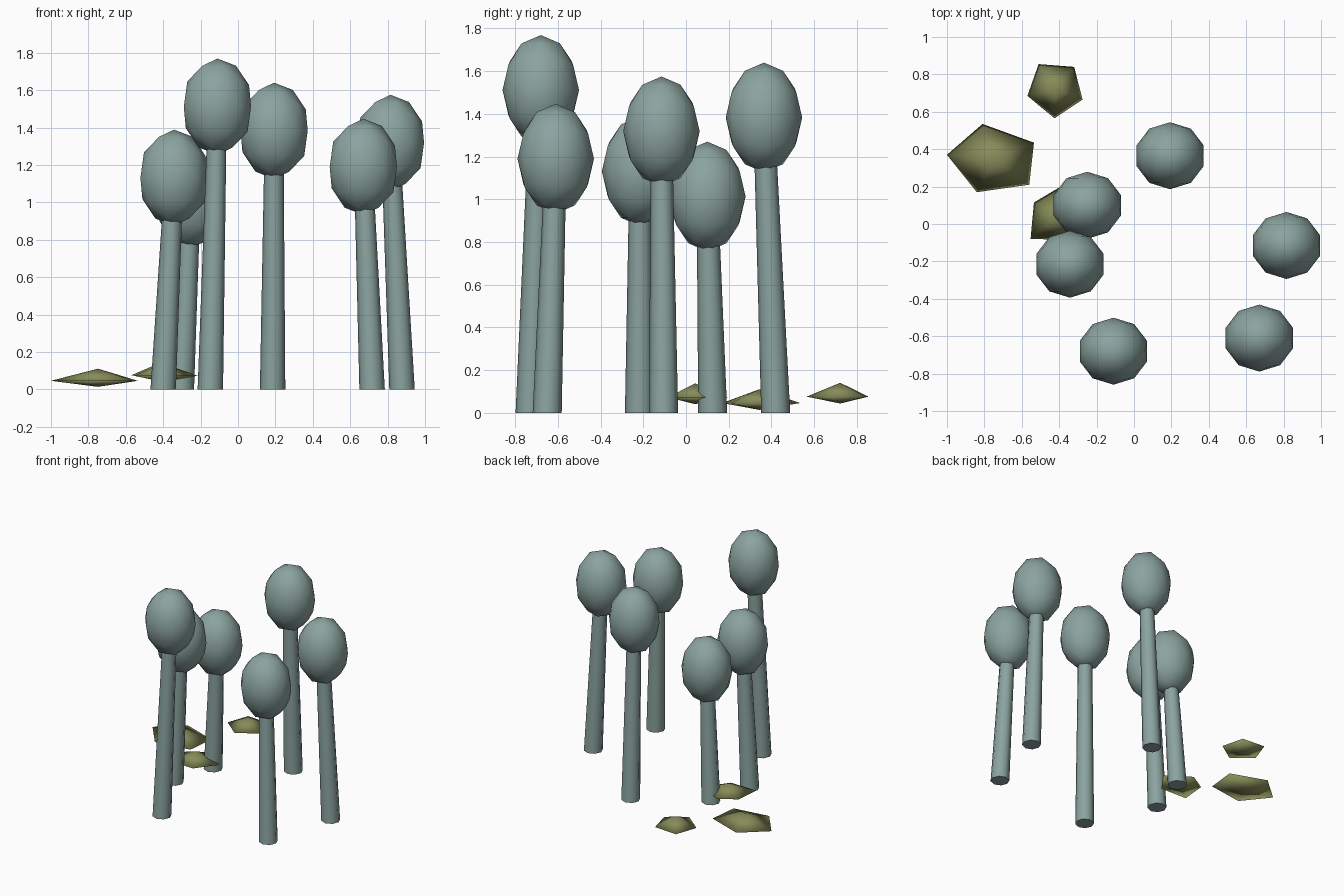
import bpy
import bmesh
from mathutils import Matrix, Vector

cube = bpy.data.objects.get("Cube")
if cube:
    bpy.data.objects.remove(cube, do_unlink=True)


def make_material(name, rgb):
    mat = bpy.data.materials.new(name)
    mat.use_nodes = True
    color = (*rgb, 1)
    mat.diffuse_color = color
    mat.node_tree.nodes["Principled BSDF"].inputs["Base Color"].default_value = color
    return mat


def finish(bm, name, mat, sharp_caps=False):
    """Turn a bmesh into a smooth-shaded object, optionally with crisp end caps."""
    bmesh.ops.recalc_face_normals(bm, faces=bm.faces)
    for face in bm.faces:
        face.smooth = True
        if sharp_caps and len(face.verts) > 4:
            face.smooth = False
            for edge in face.edges:
                edge.smooth = False
    mesh = bpy.data.meshes.new(name)
    bm.to_mesh(mesh)
    bm.free()
    mesh.materials.append(mat)
    obj = bpy.data.objects.new(name, mesh)
    bpy.context.collection.objects.link(obj)
    return obj


def make_trunk(name, base, top, mat):
    """Tapered eight-sided trunk leaning from base to top."""
    bm = bmesh.new()
    axis = top - base
    bmesh.ops.create_cone(bm, cap_ends=True, segments=8, radius1=0.068,
                          radius2=0.05, depth=axis.z)
    for vert in bm.verts:
        t = vert.co.z / axis.z + 0.5
        vert.co += base + axis * t - Vector((0, 0, vert.co.z))
        vert.co.z = base.z + axis.z * t
    return finish(bm, name, mat, sharp_caps=True)


def make_crown(name, center, mat):
    """Egg-shaped crown from a low-poly sphere."""
    bm = bmesh.new()
    scale = Matrix.Diagonal((0.189, 0.179, 0.257, 1))
    bmesh.ops.create_icosphere(bm, subdivisions=2, radius=1,
                               matrix=Matrix.Translation(center) @ scale)
    return finish(bm, name, mat)


def make_shrub(name, outline, rim_z, mat):
    """Flat five-sided shrub with a raised peak and a shallow underside."""
    bm = bmesh.new()
    rim = [bm.verts.new((x, y, rim_z)) for x, y in outline]
    middle = sum((v.co for v in rim), Vector()) / len(rim)
    for offset in (0.065, -0.032):
        tip = bm.verts.new(middle + Vector((0, 0, offset)))
        for a, b in zip(rim, rim[1:] + rim[:1]):
            bm.faces.new((a, b, tip))
    return finish(bm, name, mat)


sage = make_material("sage_blue", (0.26, 0.37, 0.35))
olive = make_material("olive_green", (0.24, 0.26, 0.1))

# Trees: trunk foot (x, y) and crown centre
trees = [
    ((-0.148, -0.73), (-0.11, -0.68, 1.512)),
    ((0.717, -0.65), (0.67, -0.61, 1.19)),
    ((0.877, -0.105), (0.815, -0.115, 1.318)),
    ((0.185, 0.42), (0.193, 0.365, 1.383)),
    ((-0.4, -0.218), (-0.342, -0.215, 1.132)),
    ((-0.303, 0.125), (-0.25, 0.1, 1.013)),
]
for i, (foot, crown) in enumerate(trees, 1):
    center = Vector(crown)
    make_trunk(f"trunk_{i}", Vector((*foot, 0)), center, sage)
    make_crown(f"crown_{i}", center, sage)

# Low shrubs on the ground
shrubs = [
    (0.046, [(-1, 0.37), (-0.81, 0.535), (-0.535, 0.435), (-0.56, 0.21), (-0.84, 0.17)]),
    (0.076, [(-0.51, 0.855), (-0.32, 0.84), (-0.275, 0.665), (-0.425, 0.565), (-0.57, 0.685)]),
    (0.073, [(-0.553, -0.08), (-0.535, 0.115), (-0.4, 0.195), (-0.215, 0.07), (-0.33, -0.085)]),
]
for i, (rim_z, outline) in enumerate(shrubs, 1):
    make_shrub(f"shrub_{i}", outline, rim_z, olive)
